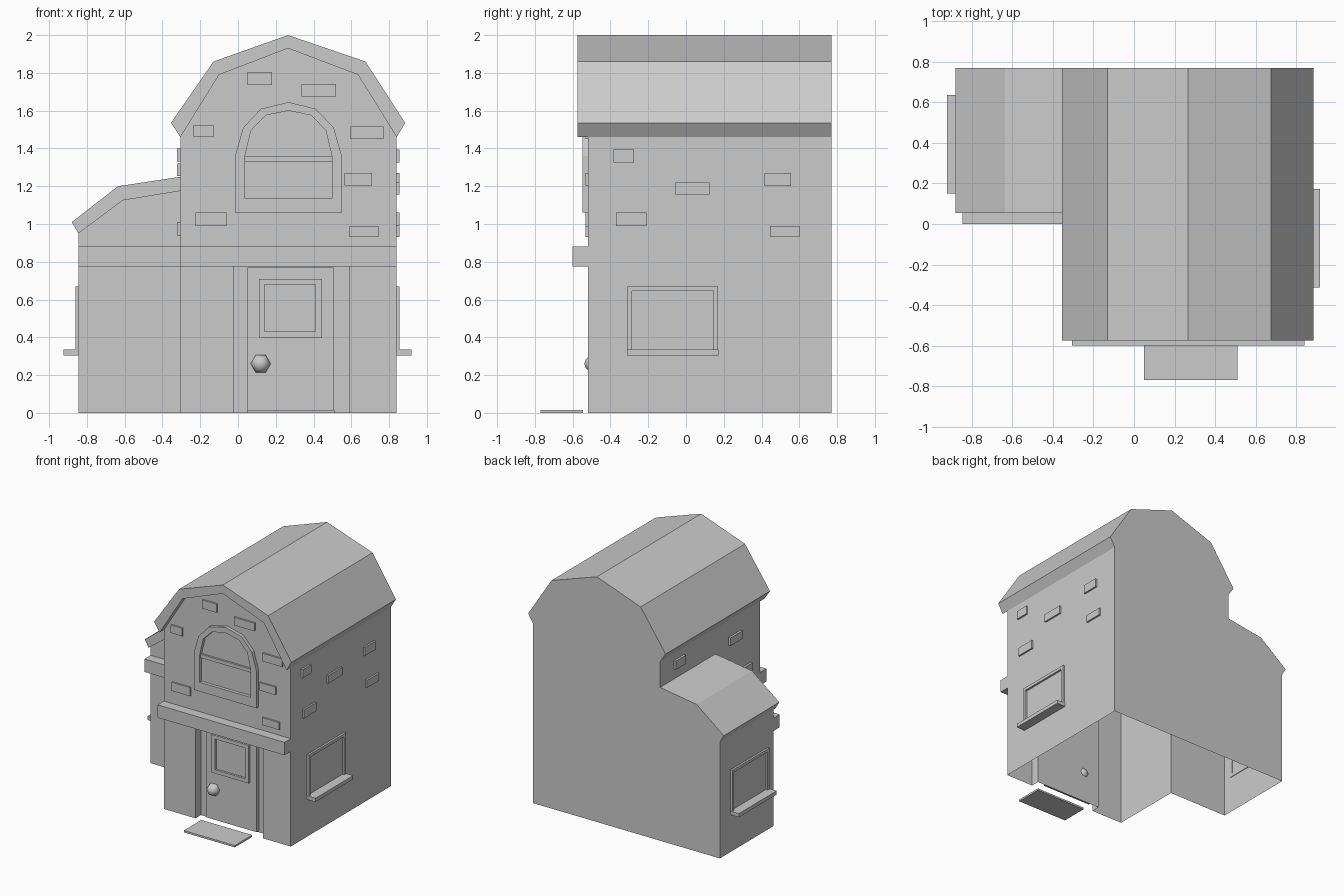
import bpy, bmesh
from math import radians
from mathutils import Matrix, Vector

if "Cube" in bpy.data.objects:
    bpy.data.objects.remove(bpy.data.objects["Cube"])

BACK, FRONT, ANNEX = 0.77, -0.52, 0.08
XL, XR, XA = -0.305, 0.84, -0.845


def finish(name, bm):
    bmesh.ops.recalc_face_normals(bm, faces=bm.faces[:])
    me = bpy.data.meshes.new(name)
    bm.to_mesh(me)
    bm.free()
    ob = bpy.data.objects.new(name, me)
    bpy.context.collection.objects.link(ob)
    return ob


def box(name, x0, x1, y0, y1, z0, z1):
    bm = bmesh.new()
    bmesh.ops.create_cube(bm, size=1)
    for v in bm.verts:
        v.co = Vector((x1 if v.co.x > 0 else x0, y1 if v.co.y > 0 else y0, z1 if v.co.z > 0 else z0))
    return finish(name, bm)


def prism(name, pts, y0, y1):
    """Extrude an x-z profile along y."""
    bm = bmesh.new()
    f = bm.faces.new([bm.verts.new((x, y0, z)) for x, z in pts])
    r = bmesh.ops.extrude_face_region(bm, geom=[f])
    for v in r["geom"]:
        if isinstance(v, bmesh.types.BMVert):
            v.co.y = y1
    return finish(name, bm)


def ring(name, outer, inner, d0, d1, side=False):
    """Frame between two loops; depth runs along y, or along x for side walls."""
    bm = bmesh.new()
    put = (lambda a, z, d: (d, a, z)) if side else (lambda a, z, d: (a, d, z))
    loops = [[bm.verts.new(put(a, z, d)) for a, z in pts]
             for pts, d in ((outer, d0), (outer, d1), (inner, d1), (inner, d0))]
    n = len(outer)
    for k in range(4):
        p, q = loops[k], loops[(k + 1) % 4]
        for i in range(n):
            j = (i + 1) % n
            bm.faces.new((p[i], p[j], q[j], q[i]))
    return finish(name, bm)


def rect(a0, a1, z0, z1):
    return [(a0, z0), (a1, z0), (a1, z1), (a0, z1)]


# Hollow body: main block joined to annex, with a doorway recess
roof_in = [(XL, 1.46), (-0.10, 1.79), (0.265, 1.93), (0.635, 1.79), (XR, 1.46)]
annex_in = [(XA, 0.95), (-0.61, 1.125), (XL, 1.175)]
body = prism("house_walls", [(XL, 0)] + roof_in + [(XR, 0)], FRONT, BACK)
annex = prism("annex_helper", [(XA, 0)] + annex_in + [(-0.2, 1.175), (-0.2, 0)], ANNEX, BACK)
recess = box("doorway_cutter", -0.02, 0.59, -0.7, -0.45, -0.1, 0.775)
for helper, op in ((annex, 'UNION'), (recess, 'DIFFERENCE')):
    m = body.modifiers.new(op.lower(), 'BOOLEAN')
    m.operation, m.object, m.solver = op, helper, 'EXACT'
    helper.hide_render = True
dg = bpy.context.evaluated_depsgraph_get()
mesh = bpy.data.meshes.new_from_object(body.evaluated_get(dg))
body.modifiers.clear()
body.data = mesh
for helper in (annex, recess):
    bpy.data.objects.remove(helper)

# Open underside
bm = bmesh.new()
bm.from_mesh(mesh)
bm.normal_update()
floor = [f for f in bm.faces if f.normal.z < -0.9 and f.calc_center_median().z < 0.01]
bmesh.ops.delete(bm, geom=floor, context='FACES')
bm.to_mesh(mesh)
bm.free()

# Roof shells
roof_out = [(-0.355, 1.535), (-0.13, 1.86), (0.265, 2.0), (0.675, 1.86), (0.885, 1.535)]
prism("main_roof", roof_out + roof_in[::-1], -0.575, BACK)
annex_out = [(-0.88, 1.01), (-0.635, 1.2), (XL, 1.25)]
prism("annex_roof", annex_out + annex_in[::-1], 0.055, BACK)

# Ledges between storeys
box("main_ledge", XL, XR, -0.6, FRONT, 0.775, 0.88)
box("annex_ledge", XA, XL, 0.0, ANNEX, 0.775, 0.88)

# Door with window frame, knob and mat
box("door", 0.05, 0.505, -0.48, -0.45, 0.012, 0.77)
ring("door_window_frame", rect(0.11, 0.445, 0.4, 0.71), rect(0.14, 0.41, 0.43, 0.68), -0.478, -0.497)
bm = bmesh.new()
bmesh.ops.create_uvsphere(bm, u_segments=6, v_segments=6, radius=0.053,
                          matrix=Matrix.Translation((0.12, -0.485, 0.26))
                          @ Matrix.Rotation(radians(90), 4, 'X') @ Matrix.Rotation(radians(30), 4, 'Z'))
knob = finish("door_knob", bm)
for p in knob.data.polygons:
    p.use_smooth = True
box("door_mat", 0.05, 0.51, -0.77, -0.545, 0, 0.015)


# Arched upper window
def arch(half, z0, steps):
    right = [(half, z0)] + steps[:-1]
    return [(0.267 + a, z) for a, z in right] + [(0.267, steps[-1][1])] + [(0.267 - a, z) for a, z in right[::-1]]


outer = arch(0.283, 1.06, [(0.283, 1.36), (0.24, 1.51), (0.145, 1.61), (0, 1.645)])
inner = arch(0.23, 1.135, [(0.23, 1.36), (0.198, 1.495), (0.12, 1.575), (0, 1.6)])
ring("arch_window_frame", outer, inner, FRONT + 0.005, -0.547)
box("arch_window_rail", 0.037, 0.497, -0.535, FRONT + 0.005, 1.33, 1.36)

# Side windows with sills
for name, x, s, c in (("right", XR, 1, -0.07), ("left", XA, -1, 0.393)):
    ring(name + "_window_frame", rect(c - 0.24, c + 0.24, 0.32, 0.67),
         rect(c - 0.215, c + 0.215, 0.335, 0.645), x - s * 0.005, x + s * 0.016, side=True)
    xs = sorted((x - s * 0.005, x + s * 0.078))
    box(name + "_window_sill", *xs, c - 0.243, c + 0.243, 0.305, 0.335)

# Raised bricks
front = [(0.05, 0.18, 1.735, 1.805), (0.335, 0.52, 1.675, 1.74), (-0.235, -0.13, 1.46, 1.525),
         (0.595, 0.77, 1.45, 1.515), (0.565, 0.71, 1.205, 1.27), (-0.225, -0.06, 0.99, 1.06),
         (0.59, 0.745, 0.93, 0.99)]
right = [(-0.385, -0.275, 1.325, 1.395), (-0.055, 0.125, 1.155, 1.22), (0.415, 0.555, 1.2, 1.27),
         (-0.37, -0.21, 0.99, 1.06), (0.445, 0.6, 0.93, 0.99)]
left = [(0.46, 0.59, 1.33, 1.4), (-0.27, -0.115, 1.255, 1.32), (-0.4, -0.25, 0.94, 1.01)]
for a0, a1, z0, z1 in front:
    box("front_brick", a0, a1, -0.533, FRONT + 0.005, z0, z1)
for a0, a1, z0, z1 in right:
    box("right_brick", XR - 0.005, XR + 0.014, a0, a1, z0, z1)
for a0, a1, z0, z1 in left:
    box("left_brick", XL - 0.017, XL + 0.005, a0, a1, z0, z1)
